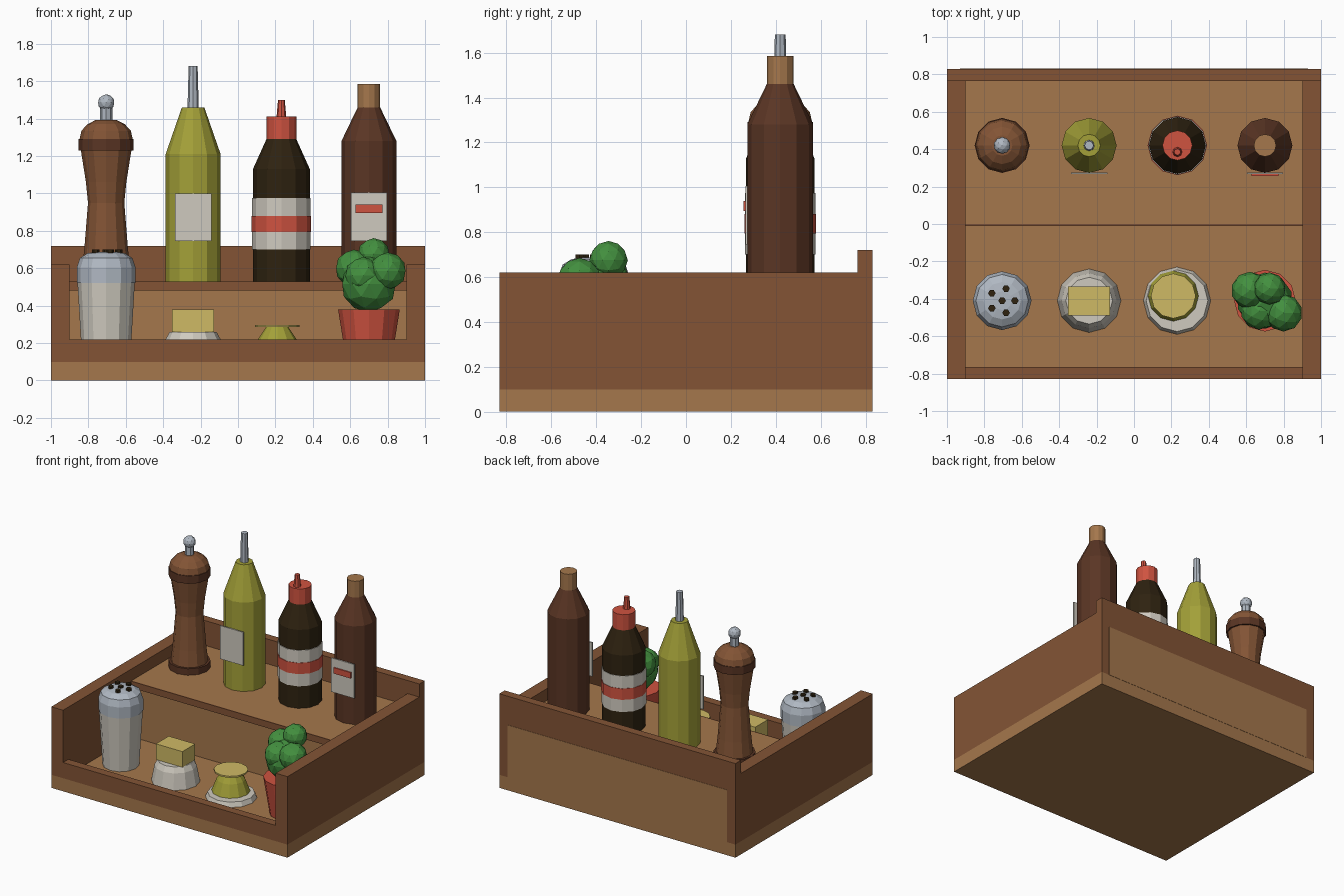
import bpy, bmesh, math
from mathutils import Vector

if "Cube" in bpy.data.objects:
    bpy.data.objects.remove(bpy.data.objects["Cube"], do_unlink=True)


def material(name, hex_code):
    srgb = [int(hex_code[i:i + 2], 16) / 255 for i in (0, 2, 4)]
    col = [c / 12.92 if c < 0.04 else ((c + 0.055) / 1.055) ** 2.4 for c in srgb] + [1]
    m = bpy.data.materials.new(name)
    m.use_nodes = True
    m.diffuse_color = col
    m.node_tree.nodes["Principled BSDF"].inputs["Base Color"].default_value = col
    return m


dark_wood = material("dark wood", "835435")
light_wood = material("light wood", "a5774c")
brown = material("deep brown", "5a3524")
olive = material("olive oil", "a3a038")
cream = material("off white", "cfcabf")
red = material("tomato red", "cf5340")
soy = material("black brown", "2e2210")
green = material("leaf green", "43903f")
metal = material("steel grey", "b0b8c2")
butter = material("butter yellow", "cfba65")


def finish(name, bm, mat):
    bmesh.ops.recalc_face_normals(bm, faces=bm.faces)
    mesh = bpy.data.meshes.new(name)
    bm.to_mesh(mesh)
    bm.free()
    mesh.materials.append(mat)
    obj = bpy.data.objects.new(name, mesh)
    bpy.context.collection.objects.link(obj)
    return obj


def box(name, mat, x, y, z):
    """Box from (min, max) ranges on each axis."""
    bm = bmesh.new()
    bmesh.ops.create_cube(bm, size=1)
    for v in bm.verts:
        v.co = Vector([(r[0] + r[1]) / 2 + c * (r[1] - r[0]) for c, r in zip(v.co, (x, y, z))])
    return finish(name, bm, mat)


def lathe(name, mat, x, y, profile, sides=12):
    """Faceted turned solid from (radius, height) pairs."""
    bm = bmesh.new()
    rings = []
    for r, z in profile:
        angles = [2 * math.pi * i / sides for i in range(sides)]
        rings.append([bm.verts.new((x + r * math.cos(a), y + r * math.sin(a), z)) for a in angles])
    for low, high in zip(rings, rings[1:]):
        for i in range(sides):
            j = (i + 1) % sides
            bm.faces.new((low[i], low[j], high[j], high[i]))
    bm.faces.new(rings[0])
    bm.faces.new(rings[-1])
    return finish(name, bm, mat)


def ball(name, mat, centre, r, level=2):
    bm = bmesh.new()
    bmesh.ops.create_icosphere(bm, subdivisions=level, radius=r)
    bmesh.ops.translate(bm, verts=bm.verts, vec=centre)
    return finish(name, bm, mat)


# Tray
FLOOR, STEP = 0.10, 0.53
box("base", light_wood, (-1, 1), (-0.83, 0.83), (0, FLOOR))
for side, s in (("left", 1), ("right", -1)):
    box(side + "_wall", dark_wood, sorted((0.9 * s, s)), (-0.83, 0.765), (FLOOR, 0.62))
box("back_wall", dark_wood, (-1, 1), (0.765, 0.83), (FLOOR, 0.72))
box("front_lip", dark_wood, (-0.9, 0.9), (-0.83, -0.765), (FLOOR, 0.22))
box("raised_step", light_wood, (-0.9, 0.9), (0, 0.765), (FLOOR, STEP))
box("step_edge", dark_wood, (-0.9, 0.9), (-0.01, 0), (0.48, STEP))
box("back_panel", light_wood, (-0.93, 0.93), (0.83, 0.832), (FLOOR, 0.5))

BACK, FRONT = 0.42, -0.41

# Pepper mill
X = -0.705
lathe("mill_foot", brown, X, BACK, [(0.147, STEP), (0.147, 0.58)])
lathe("mill_body", dark_wood, X, BACK,
      [(0.13, 0.58), (0.117, 0.7), (0.097, 0.95), (0.108, 1.06), (0.135, 1.23)])
lathe("mill_ring", brown, X, BACK, [(0.147, 1.23), (0.147, 1.29)])
lathe("mill_dome", dark_wood, X, BACK, [(0.142, 1.29), (0.132, 1.335), (0.1, 1.37), (0.055, 1.393)])
lathe("mill_stem", metal, X, BACK, [(0.033, 1.39), (0.033, 1.46)], 8)
ball("mill_knob", metal, (X, BACK, 1.485), 0.045)

# Oil bottle
X = -0.24
lathe("oil_bottle", olive, X, BACK, [(0.147, STEP), (0.147, 1.21), (0.06, 1.46)])
lathe("oil_spout", metal, X, BACK, [(0.03, 1.46), (0.024, 1.68)], 8)
box("oil_label", cream, (X - 0.097, X + 0.097), (0.266, 0.275), (0.745, 1))

# Sauce bottle with wrapped bands
X = 0.232
lathe("sauce_bottle", soy, X, BACK, [(0.152, STEP), (0.152, 1.13), (0.08, 1.29)])
lathe("sauce_band", cream, X, BACK, [(0.156, 0.7), (0.156, 0.975)])
lathe("sauce_stripe", red, X, BACK, [(0.159, 0.795), (0.159, 0.88)])
lathe("sauce_cap", red, X, BACK, [(0.08, 1.29), (0.08, 1.41)])
lathe("sauce_nozzle", red, X, BACK - 0.035, [(0.026, 1.41), (0.018, 1.5)], 8)

# Brown bottle
X = 0.70
lathe("brown_bottle", brown, X, BACK, [(0.147, STEP), (0.147, 1.28), (0.06, 1.46)])
lathe("brown_bottle_cap", light_wood, X, BACK, [(0.06, 1.46), (0.06, 1.585)])
box("brown_bottle_label", cream, (X - 0.097, X + 0.097), (0.266, 0.275), (0.745, 1.005))
box("brown_bottle_stripe", red, (X - 0.073, X + 0.073), (0.257, 0.266), (0.895, 0.94))

# Salt shaker
X = -0.705
lathe("shaker_body", cream, X, FRONT, [(0.128, FLOOR), (0.153, 0.52)])
lathe("shaker_cap", metal, X, FRONT,
      [(0.157, 0.52), (0.157, 0.605), (0.14, 0.655), (0.1, 0.68), (0.05, 0.688)])
holes = [(0, 0)] + [(0.068 * math.cos(a), 0.068 * math.sin(a))
                    for a in (math.radians(72 * i) for i in range(5))]
for i, (dx, dy) in enumerate(holes):
    lathe(f"shaker_hole_{i + 1}", soy, X + dx, FRONT + dy, [(0.02, 0.67), (0.02, 0.7)], 6)

# Butter on its stand
X = -0.24
lathe("butter_stand", cream, X, FRONT, [(0.17, FLOOR), (0.147, 0.22), (0.125, 0.26)])
box("butter_block", butter, (X - 0.112, X + 0.112), (-0.49, -0.335), (0.26, 0.38))

# Dish with small lidded pot
X = 0.23
lathe("dish", cream, X, FRONT, [(0.18, FLOOR), (0.165, 0.135)])
lathe("small_pot", olive, X - 0.02, -0.385, [(0.135, 0.135), (0.1, 0.225), (0.06, 0.285)])
lathe("small_pot_lid", butter, X - 0.02, -0.385, [(0.12, 0.285), (0.12, 0.297)])

# Potted herb
X = 0.70
lathe("herb_pot", red, X, FRONT, [(0.12, FLOOR), (0.165, 0.38)])
leaves = [((X, FRONT, 0.515), 0.15), ((0.62, -0.355, 0.6), 0.1), ((0.8, -0.475, 0.585), 0.1),
          ((0.725, -0.345, 0.675), 0.086), ((0.67, -0.465, 0.56), 0.1)]
for i, (centre, r) in enumerate(leaves):
    ball(f"herb_leaves_{i + 1}", green, centre, r)
